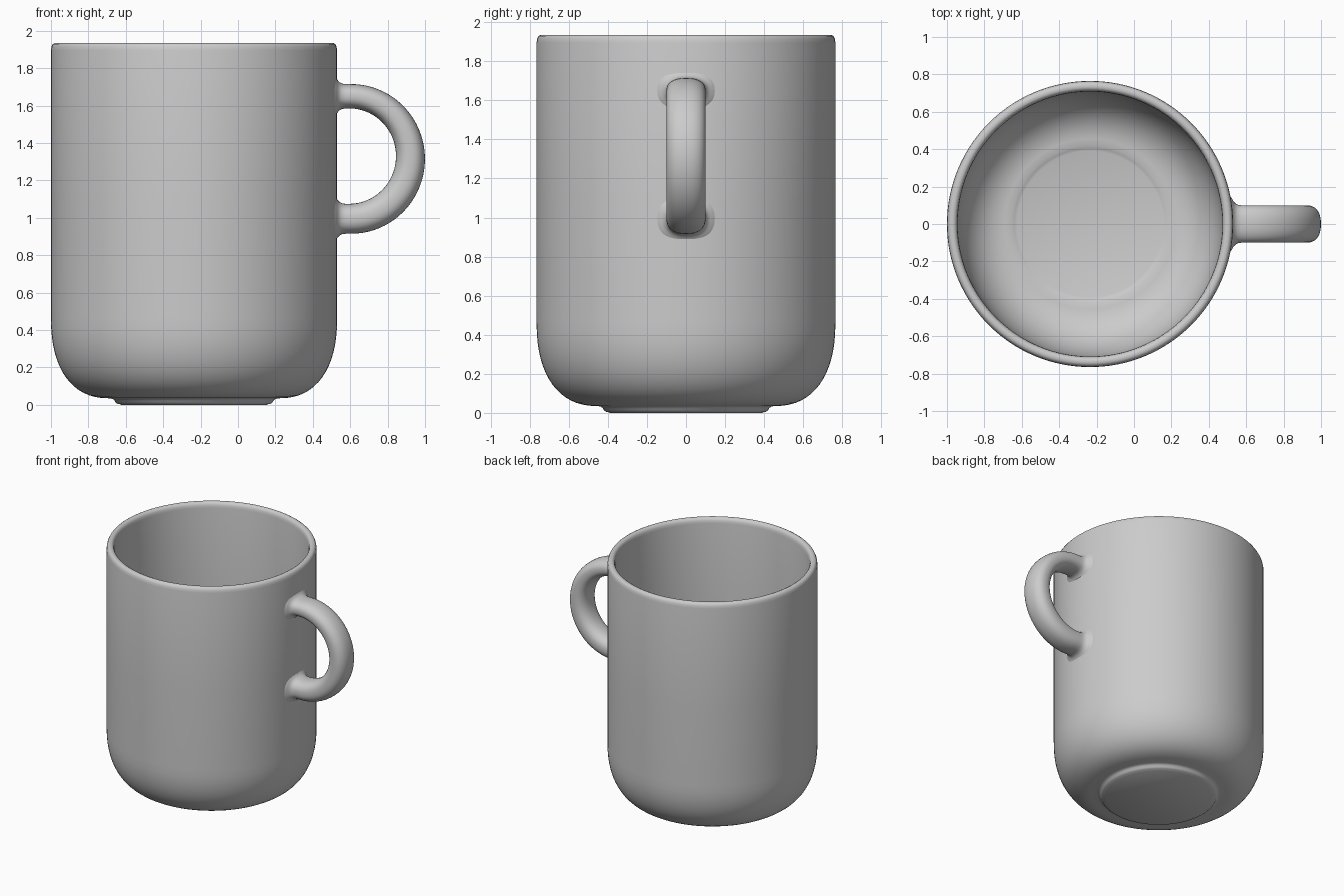
import bpy, bmesh
from math import sin, cos, pi, radians, copysign

if "Cube" in bpy.data.objects:
    bpy.data.objects.remove(bpy.data.objects["Cube"])

CX = -0.235  # axis of the cup


def loft(name, rings):
    """Skin closed rings of equal length and cap both ends."""
    bm = bmesh.new()
    vs = [[bm.verts.new(p) for p in ring] for ring in rings]
    n = len(rings[0])
    for a, b in zip(vs, vs[1:]):
        for i in range(n):
            j = (i + 1) % n
            bm.faces.new((a[i], a[j], b[j], b[i]))
    bm.faces.new(vs[0])
    bm.faces.new(vs[-1])
    bmesh.ops.recalc_face_normals(bm, faces=bm.faces)
    me = bpy.data.meshes.new(name)
    bm.to_mesh(me)
    bm.free()
    ob = bpy.data.objects.new(name, me)
    bpy.context.collection.objects.link(ob)
    bpy.ops.object.select_all(action='DESELECT')
    ob.select_set(True)
    bpy.context.view_layer.objects.active = ob
    bpy.ops.object.shade_smooth_by_angle(angle=radians(40))
    return ob


def power(v, e):
    return copysign(abs(v) ** e, v)


def corner(r0, z0, r1, z1, n, steps=16):
    """Rounded bottom corner from (r0, z0) up to (r1, z1)."""
    return [(r0 + (r1 - r0) * power(sin(t), 2 / n), z1 - (z1 - z0) * power(cos(t), 2 / n))
            for t in (pi / 2 * i / steps for i in range(steps)) ] + [(r1, z1)]


# Cup: foot, outer wall, rim, inner wall, floor
foot = [(0.395, 0.003), (0.41, 0.006), (0.42, 0.014), (0.427, 0.026), (0.437, 0.032)]
rim = [(0.765, 1.1), (0.765, 1.895), (0.762, 1.915), (0.755, 1.929), (0.744, 1.935),
       (0.729, 1.935), (0.718, 1.929), (0.711, 1.915), (0.708, 1.895), (0.708, 1.1)]
outer = corner(0.45, 0.035, 0.765, 0.47, 2.35)
inner = corner(0.42, 0.082, 0.708, 0.47, 2.2)[::-1]
floor = [(0.405, 0.075), (0.39, 0.07)]
profile = [(0.39, 0.0)] + foot + outer + rim + inner + floor
SEG = 128
loft("cup", [[(CX + r * cos(2 * pi * i / SEG), r * sin(2 * pi * i / SEG), z)
              for i in range(SEG)] for r, z in profile])

# Handle: (x, z, normal angle, half thickness, end flare)
ends = [(0.505, 0.06), (0.522, 0.04), (0.53, 0.025), (0.54, 0.012), (0.555, 0.003), (0.575, 0)]
path = [(x, 1.65, pi / 2, 0.065, f) for x, f in ends]
STEPS = 40
for i in range(STEPS + 1):
    a = pi / 2 - pi * i / STEPS
    thick = 0.0725 - 0.0075 * sin(a) + 0.005 * cos(a)
    path.append((0.6 + 0.322 * cos(a), 1.3225 + 0.3275 * sin(a), a, thick, 0))
path += [(x, 0.995, -pi / 2, 0.08, f) for x, f in reversed(ends)]

rings = []
for x, z, a, thick, flare in path:
    ring = []
    for i in range(40):
        t = 2 * pi * i / 40
        d = (thick + flare) * power(sin(t), 0.85)
        y = (0.1 + flare) * power(cos(t), 0.85)
        ring.append((x + d * cos(a), y, z + d * sin(a)))
    rings.append(ring)
loft("handle", rings)
